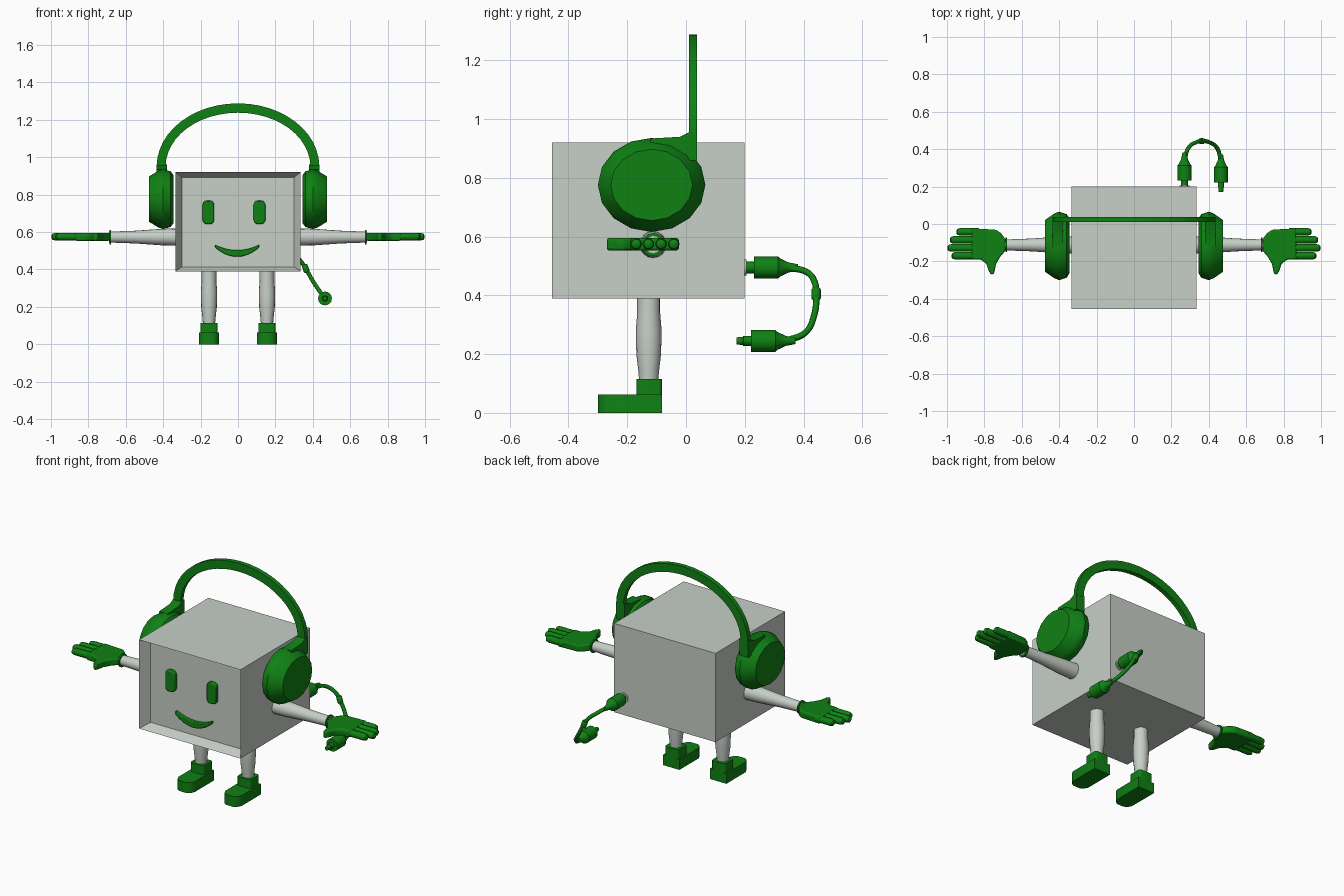
import bpy, bmesh
from math import sin, cos, pi, radians
from mathutils import Vector, Matrix

if "Cube" in bpy.data.objects:
    bpy.data.objects.remove(bpy.data.objects["Cube"], do_unlink=True)


def material(name, rgb):
    m = bpy.data.materials.new(name)
    m.use_nodes = True
    m.diffuse_color = (*rgb, 1)
    m.node_tree.nodes["Principled BSDF"].inputs["Base Color"].default_value = (*rgb, 1)
    return m


GREY = material("pale grey", (0.57, 0.62, 0.57))
GREEN = material("green", (0.005, 0.22, 0.007))


def finish(name, bm, mat, bevel=0, angle=35):
    bmesh.ops.recalc_face_normals(bm, faces=bm.faces)
    mesh = bpy.data.meshes.new(name)
    bm.to_mesh(mesh)
    bm.free()
    mesh.materials.append(mat)
    ob = bpy.data.objects.new(name, mesh)
    bpy.context.collection.objects.link(ob)
    if bevel:
        mod = ob.modifiers.new("Bevel", "BEVEL")
        mod.width, mod.segments, mod.limit_method = bevel, 2, "ANGLE"
    bpy.ops.object.select_all(action="DESELECT")
    ob.select_set(True)
    bpy.context.view_layer.objects.active = ob
    bpy.ops.object.shade_smooth_by_angle(angle=radians(angle))
    return ob


def lathe(name, profile, origin, axis, mat, sides=16, scale=(1, 1)):
    """Closed solid of (radius, distance) rings along an axis."""
    bm = bmesh.new()
    turn = Vector(axis).to_track_quat("Z", "Y").to_matrix().to_4x4()
    place = Matrix.Translation(origin) @ turn
    rings = []
    for r, t in profile:
        angles = [2 * pi * i / sides for i in range(sides)]
        rings.append([bm.verts.new(place @ Vector((r * scale[0] * cos(a), r * scale[1] * sin(a), t)))
                      for a in angles])
    for low, high in zip(rings, rings[1:]):
        for i in range(sides):
            j = (i + 1) % sides
            bm.faces.new((low[i], low[j], high[j], high[i]))
    bm.faces.new(rings[0][::-1])
    bm.faces.new(rings[-1])
    return finish(name, bm, mat)


def prism(name, outline, lo, hi, plane, mat, bevel=0):
    """Flat outline in a plane, extruded between two depths."""
    put = {"xy": lambda a, b, t: (a, b, t),
           "xz": lambda a, b, t: (a, t, b),
           "yz": lambda a, b, t: (t, a, b)}[plane]
    bm = bmesh.new()
    ends = [[bm.verts.new(put(a, b, t)) for a, b in outline] for t in (lo, hi)]
    bm.faces.new(ends[0])
    bm.faces.new(ends[1])
    n = len(outline)
    for i in range(n):
        j = (i + 1) % n
        bm.faces.new((ends[0][i], ends[0][j], ends[1][j], ends[1][i]))
    return finish(name, bm, mat, bevel)


def rounded_rect(cx, cy, hw, hh, r):
    corners = ((1, 1, 0), (-1, 1, 1), (-1, -1, 2), (1, -1, 3))
    return [(cx + sx * (hw - r) + r * cos((q + k / 3) * pi / 2),
             cy + sy * (hh - r) + r * sin((q + k / 3) * pi / 2))
            for sx, sy, q in corners for k in range(4)]


# Box body with a sloped recess on the front
bm = bmesh.new()
bmesh.ops.create_cube(bm, size=1, matrix=Matrix.Translation((0, -0.128, 0.655))
                      @ Matrix.Diagonal((0.67, 0.655, 0.53, 1)))
bm.normal_update()
front = [f for f in bm.faces if f.normal.y < -0.9]
bmesh.ops.inset_region(bm, faces=front, thickness=0.05)
for v in front[0].verts:
    v.co.y += 0.06
    v.co.z += 0.008 if v.co.z > 0.655 else -0.012
finish("body", bm, GREY)

# Face
for side, x in (("right", -0.158), ("left", 0.115)):
    prism(side + "_eye", rounded_rect(x, 0.705, 0.031, 0.063, 0.022), -0.42, -0.39, "xz", GREEN, 0.006)
us = [i / 6 - 1 for i in range(13)]
smile = [(-0.005 + 0.12 * u, 0.503 + 0.03 * u * u) for u in us]
smile += [(-0.005 + 0.115 * u, 0.468 + 0.047 * u * u) for u in reversed(us)]
prism("mouth", smile, -0.42, -0.39, "xz", GREEN, 0.004)

for side, s in (("left", 1), ("right", -1)):
    # Arm and wrist cuff
    lathe(side + "_arm", [(0.046, 0), (0.044, 0.08), (0.034, 0.22), (0.029, 0.36)],
          (s * 0.33, -0.112, 0.573), (s, 0, 0), GREY)
    lathe(side + "_cuff", [(0.039, 0), (0.039, 0.008)], (s * 0.68, -0.112, 0.573), (s, 0, 0), GREEN)

    # Hand: palm with thumb, then four fingers
    palm = [(0.685, -0.085), (0.71, -0.05), (0.74, -0.03), (0.865, -0.024), (0.87, -0.188),
            (0.82, -0.19), (0.79, -0.212), (0.775, -0.255), (0.762, -0.272), (0.748, -0.265),
            (0.738, -0.215), (0.715, -0.175), (0.685, -0.14)]
    prism(side + "_palm", [(s * x, y) for x, y in palm], 0.553, 0.595, "xy", GREEN, 0.012)
    for name, y, tip in (("little", -0.042, 0.95), ("ring", -0.085, 0.985),
                         ("middle", -0.128, 0.998), ("index", -0.17, 0.975)):
        span = tip - 0.83
        lathe(f"{side}_{name}_finger", [(0.02, 0), (0.02, span - 0.02), (0.016, span - 0.006), (0.007, span)],
              (s * 0.83, y, 0.575), (s, 0, 0), GREEN, 12)

    # Leg and shoe
    x = s * 0.155
    lathe(side + "_leg", [(0.032, 0), (0.035, 0.04), (0.042, 0.1), (0.044, 0.18), (0.039, 0.24), (0.039, 0.3)],
          (x, -0.127, 0.1), (0, 0, 1), GREY)
    prism(side + "_shoe_ankle", rounded_rect(x, -0.125, 0.045, 0.043, 0.012), 0.05, 0.115, "xy", GREEN)
    sole = [(0.054, -0.082), (0.054, -0.265), (0.042, -0.288), (0.022, -0.3)]
    sole += [(-a, b) for a, b in reversed(sole)]
    prism(side + "_shoe_sole", [(x + a, b) for a, b in sole], 0, 0.062, "xy", GREEN)

    # Ear cup and the bracket joining it to the band
    lathe(side + "_ear_cup", [(0.8, 0.345), (0.93, 0.36), (1, 0.4), (0.95, 0.425), (0.76, 0.475)],
          (0, -0.117, 0.776), (s, 0, 0), GREEN, 16, (0.183, 0.16))
    bracket = [(-0.12, 0.934), (-0.02, 0.94), (0.01, 0.955), (0.037, 0.96), (0.037, 0.86), (-0.12, 0.85)]
    prism(side + "_bracket", bracket, s * 0.38, s * 0.437, "yz", GREEN)

# Headband
arc = [pi * i / 24 for i in range(25)]
band = [(0.435 * cos(a), 0.95 + 0.338 * sin(a)) for a in arc]
band += [(0.387 * cos(a), 0.95 + 0.288 * sin(a)) for a in reversed(arc)]
prism("headband", band, 0.01, 0.038, "xz", GREEN)

# Tail cable with a plug at each end
lathe("socket", [(0.028, 0), (0.028, 0.016)], (0.27, 0.19, 0.495), (0, 1, 0), GREY)
plug = [(0.037, 0), (0.037, 0.082), (0.03, 0.09), (0.017, 0.118), (0.011, 0.15)]
lathe("upper_plug", [(0.02, -0.035), (0.02, 0)] + plug, (0.27, 0.232, 0.495), (0, 1, 0), GREEN)
lathe("lower_plug", [(0.012, -0.05), (0.014, -0.03), (0.014, -0.028), (0.017, -0.027), (0.017, 0)] + plug,
      (0.465, 0.222, 0.245), (0, 1, 0), GREEN)
lathe("cable_collar", [(0.012, -0.022), (0.016, -0.016), (0.016, 0.016), (0.012, 0.022)],
      (0.362, 0.443, 0.405), (0.35, 0, -1), GREEN, 12)

path = [(0.27, 0.34, 0.495), (0.293, 0.41, 0.48), (0.335, 0.438, 0.445), (0.365, 0.443, 0.4),
        (0.402, 0.437, 0.335), (0.445, 0.405, 0.272), (0.465, 0.34, 0.245)]
curve = bpy.data.curves.new("cable", "CURVE")
curve.dimensions = "3D"
curve.bevel_depth, curve.bevel_resolution, curve.resolution_u = 0.011, 2, 6
spline = curve.splines.new("BEZIER")
spline.bezier_points.add(len(path) - 1)
for point, co in zip(spline.bezier_points, path):
    point.co = co
    point.handle_left_type = point.handle_right_type = "AUTO"
curve.materials.append(GREEN)
bpy.context.collection.objects.link(bpy.data.objects.new("cable", curve))
